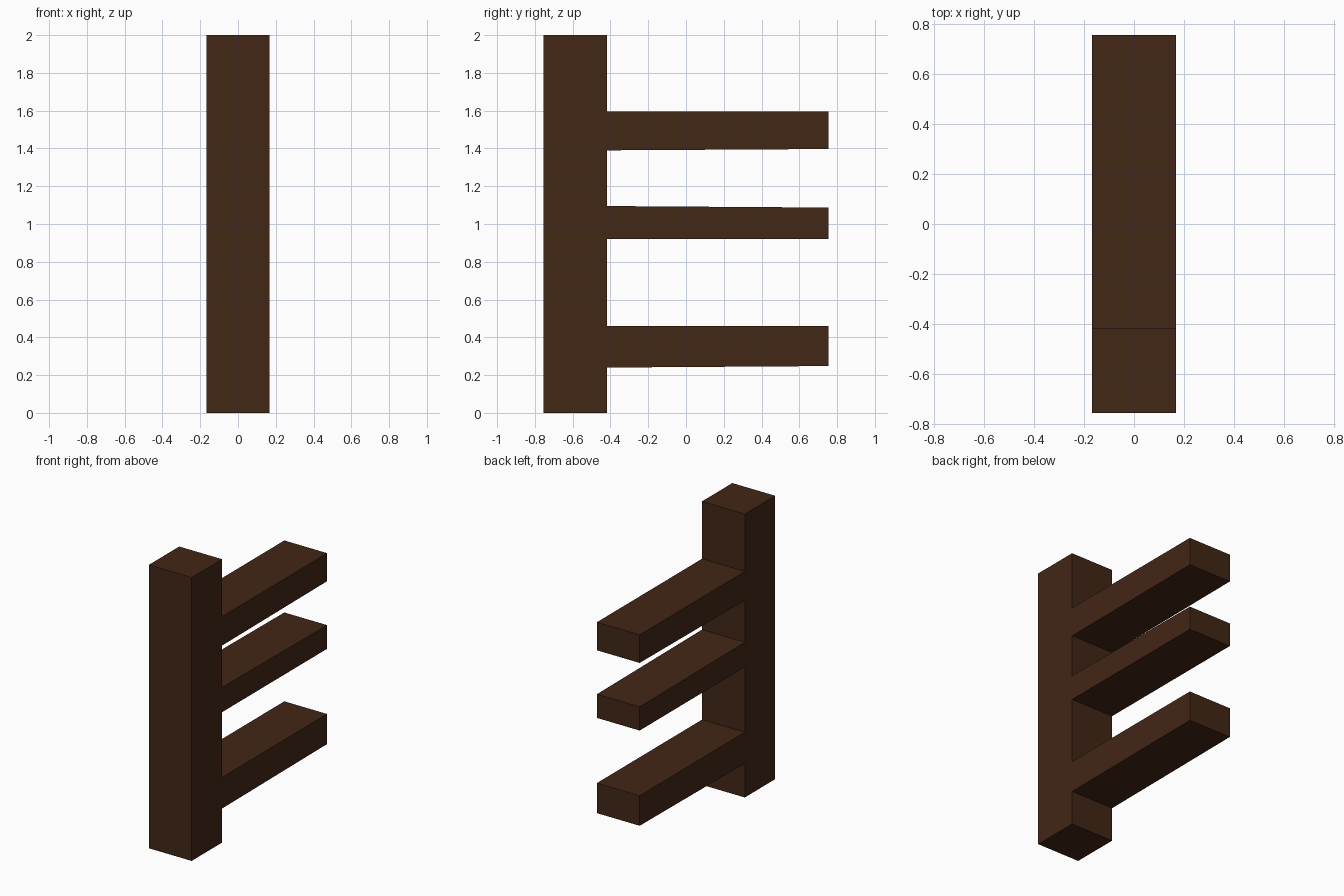
import bpy, bmesh

if "Cube" in bpy.data.objects:
    bpy.data.objects.remove(bpy.data.objects["Cube"])

HALF_W = 0.167
BACK, ROOT, TIP = -0.755, -0.417, 0.755

# arms: root bottom, root top, tip bottom, tip top (z)
ARMS = [
    (0.240, 0.460, 0.248, 0.460),
    (0.920, 1.095, 0.920, 1.087),
    (1.390, 1.595, 1.397, 1.595),
]

# side outline (y, z): post with three arms stepping out of it
outline = [(BACK, 0), (ROOT, 0)]
for root_lo, root_hi, tip_lo, tip_hi in ARMS:
    outline += [(ROOT, root_lo), (TIP, tip_lo), (TIP, tip_hi), (ROOT, root_hi)]
outline += [(ROOT, 2), (BACK, 2)]

# extrude the outline across the width
bm = bmesh.new()
face = bm.faces.new([bm.verts.new((-HALF_W, y, z)) for y, z in outline])
extruded = bmesh.ops.extrude_face_region(bm, geom=[face], use_keep_orig=True)
moved = [g for g in extruded["geom"] if isinstance(g, bmesh.types.BMVert)]
bmesh.ops.translate(bm, verts=moved, vec=(2 * HALF_W, 0, 0))
bmesh.ops.recalc_face_normals(bm, faces=bm.faces)

mesh = bpy.data.meshes.new("post_with_arms")
bm.to_mesh(mesh)
bm.free()
rack = bpy.data.objects.new("post_with_arms", mesh)
bpy.context.collection.objects.link(rack)

# dark wood colour
wood = bpy.data.materials.new("dark_wood")
wood.diffuse_color = (0.055, 0.020, 0.008, 1)
wood.use_nodes = True
wood.node_tree.nodes["Principled BSDF"].inputs["Base Color"].default_value = wood.diffuse_color
mesh.materials.append(wood)
